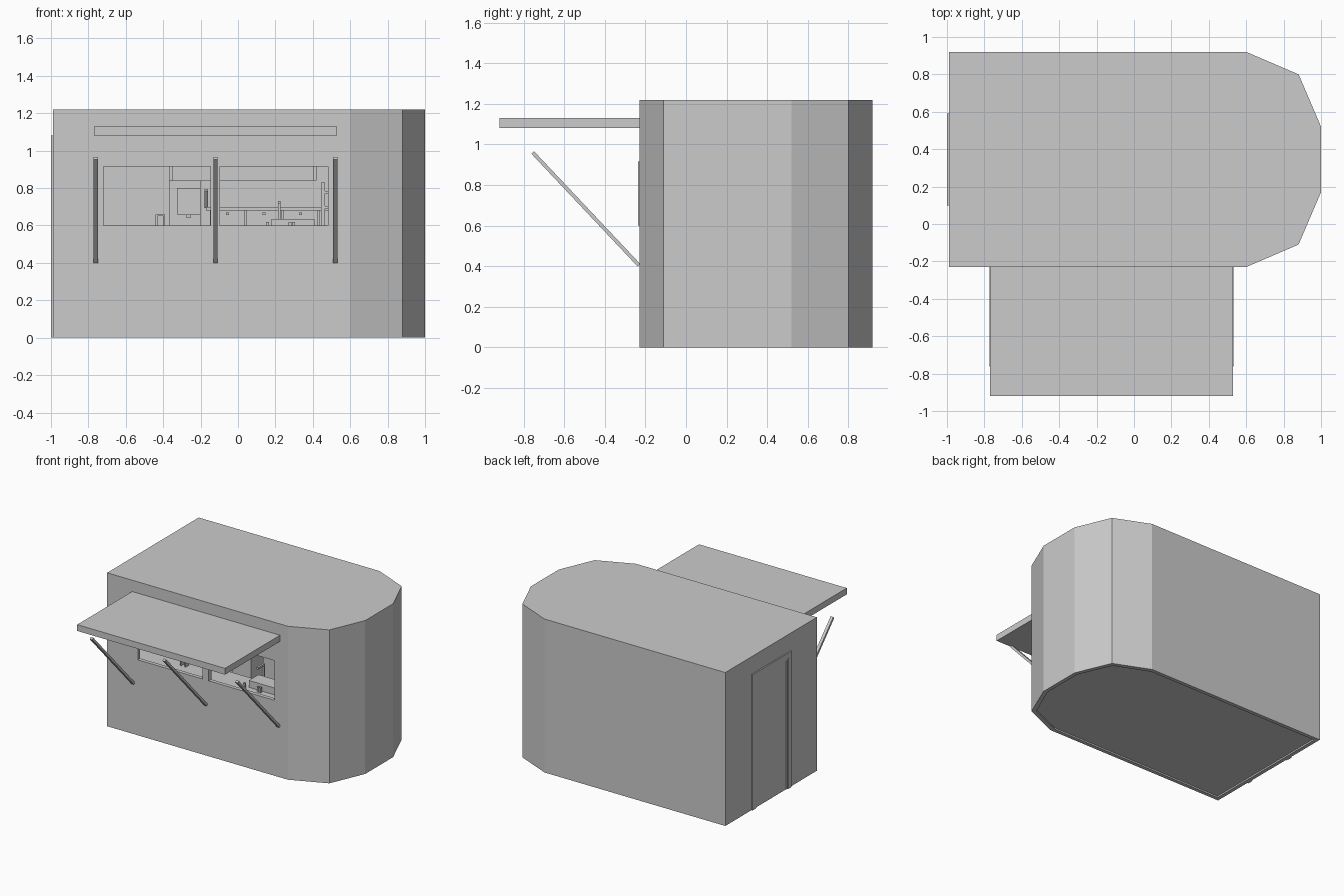
import bpy, bmesh, math
from mathutils import Matrix, Vector

if "Cube" in bpy.data.objects:
    bpy.data.objects.remove(bpy.data.objects["Cube"])


def new_object(name, bm):
    bmesh.ops.recalc_face_normals(bm, faces=bm.faces)
    me = bpy.data.meshes.new(name)
    bm.to_mesh(me)
    bm.free()
    ob = bpy.data.objects.new(name, me)
    bpy.context.collection.objects.link(ob)
    return ob


def box(name, x0, x1, y0, y1, z0, z1):
    bm = bmesh.new()
    bmesh.ops.create_cube(bm, size=1)
    bmesh.ops.scale(bm, vec=(x1 - x0, y1 - y0, z1 - z0), verts=bm.verts)
    bmesh.ops.translate(bm, vec=((x0 + x1) / 2, (y0 + y1) / 2, (z0 + z1) / 2), verts=bm.verts)
    return new_object(name, bm)


def bar(name, a, b, w, t):
    """Square bar from a to b, lying in a plane of constant x."""
    a, b = Vector(a), Vector(b)
    d = b - a
    ob = box(name, -w / 2, w / 2, -t / 2, t / 2, -d.length / 2, d.length / 2)
    ob.data.transform(Matrix.Translation((a + b) / 2) @ Matrix.Rotation(math.atan2(-d.y, d.z), 4, 'X'))
    return ob


def prism(name, pts, z0, z1):
    bm = bmesh.new()
    face = bm.faces.new([bm.verts.new((x, y, z0)) for x, y in pts])
    ext = bmesh.ops.extrude_face_region(bm, geom=[face])
    bmesh.ops.translate(bm, vec=(0, 0, z1 - z0),
                        verts=[v for v in ext['geom'] if isinstance(v, bmesh.types.BMVert)])
    return new_object(name, bm)


def cut(ob, cutter):
    mod = ob.modifiers.new("cut", 'BOOLEAN')
    mod.operation, mod.solver, mod.object = 'DIFFERENCE', 'EXACT', cutter
    bpy.context.view_layer.objects.active = ob
    bpy.ops.object.modifier_apply(modifier=mod.name)
    bpy.data.objects.remove(cutter)


# Kiosk shell with a faceted round end
outline = [(-.99, -.23), (.6, -.23), (.88, -.11), (1, .17),
           (1, .52), (.88, .80), (.6, .92), (-.99, .92)]
T = .03
inner = [(.005 + (x - .005) * (1 - T / .995), .345 + (y - .345) * (1 - T / .575)) for x, y in outline]
shell = prism("kiosk_shell", outline, 0, 1.22)
cut(shell, prism("room_cutter", inner, .04, 1.19))
cut(shell, prism("underside_cutter", inner, -.05, .012))
cut(shell, box("window_cutter", -.72, .48, -.4, -.1, .6, .915))

# Serving window mullion
box("window_mullion", -.147, -.095, -.236, -.195, .6, .915)

# Awning and its struts
box("awning", -.77, .53, -.92, -.23, 1.08, 1.13)
for i, x in enumerate((-.76, -.12, .52)):
    bar(f"awning_strut_{i}", (x, -.232, .405), (x, -.755, .96), .023, .018)

# Door on the flat end
for i, y in enumerate((.1, .55)):
    box(f"door_jamb_{i}", -1, -.985, y, y + .04, 0, 1.08)
box("door_head", -1, -.985, .1, .59, 1.04, 1.08)
for i, y in enumerate((.14, .535)):
    box(f"door_stop_{i}", -.995, -.985, y, y + .015, 0, 1.04)
box("door_stop_top", -.995, -.985, .14, .55, 1.025, 1.04)

# Serving counter below the window
box("front_counter", -.9, .58, -.2, .02, .54, .58)
box("front_counter_base", -.88, .56, -.2, -.02, .04, .54)
for i, x in enumerate((-.44, -.40)):
    box(f"holder_side_{i}", x, x + .01, -.1, -.06, .58, .66)
box("holder_top", -.44, -.39, -.1, -.06, .65, .66)

# Back counter with cupboard doors
box("back_counter_top", -.17, .58, .5, .89, .68, .70)
for i, x in enumerate((-.15, .045, .24, .435)):
    box(f"cupboard_{i}", x, x + .188, .53, .89, .04, .68)
    box(f"cupboard_knob_{i}", x + .085, x + .103, .515, .53, .655, .67)

# Drinks machine with a screen
box("machine_body", -.37, -.2, .45, .89, .04, .84)
box("machine_bezel", -.325, -.2, .435, .45, .66, .80)
box("machine_screen", -.31, -.215, .43, .435, .725, .785)
box("machine_spout", -.275, -.255, .41, .45, .64, .66)
bar("machine_lever", (-.17, .6, .7), (-.17, .53, .79), .02, .02)

# Overhead cabinet and its brackets
box("overhead_cabinet", -.35, .41, .55, .89, .84, 1.1)
for i, x in enumerate((-.37, .40)):
    box(f"cabinet_bracket_{i}", x, x + .02, .5, .89, .84, 1.1)

# Sink, tap and small goods on the serving side
box("sink", .18, .41, -.12, -.0, .58, .635)
box("tap_post", .213, .228, .0, .015, .58, .73)
box("tap_spout", .213, .228, -.07, .015, .715, .73)
for i, x in enumerate((.15, .27, .29)):
    box(f"cup_{i}", x, x + .015, -.15, -.135, .58, .62)

# Tall shelf at the right of the window
box("shelf_post", .445, .465, .1, .12, .04, .83)
for i, z in enumerate((.69, .77)):
    box(f"side_shelf_{i}", .445, .6, .1, .35, z, z + .015)
